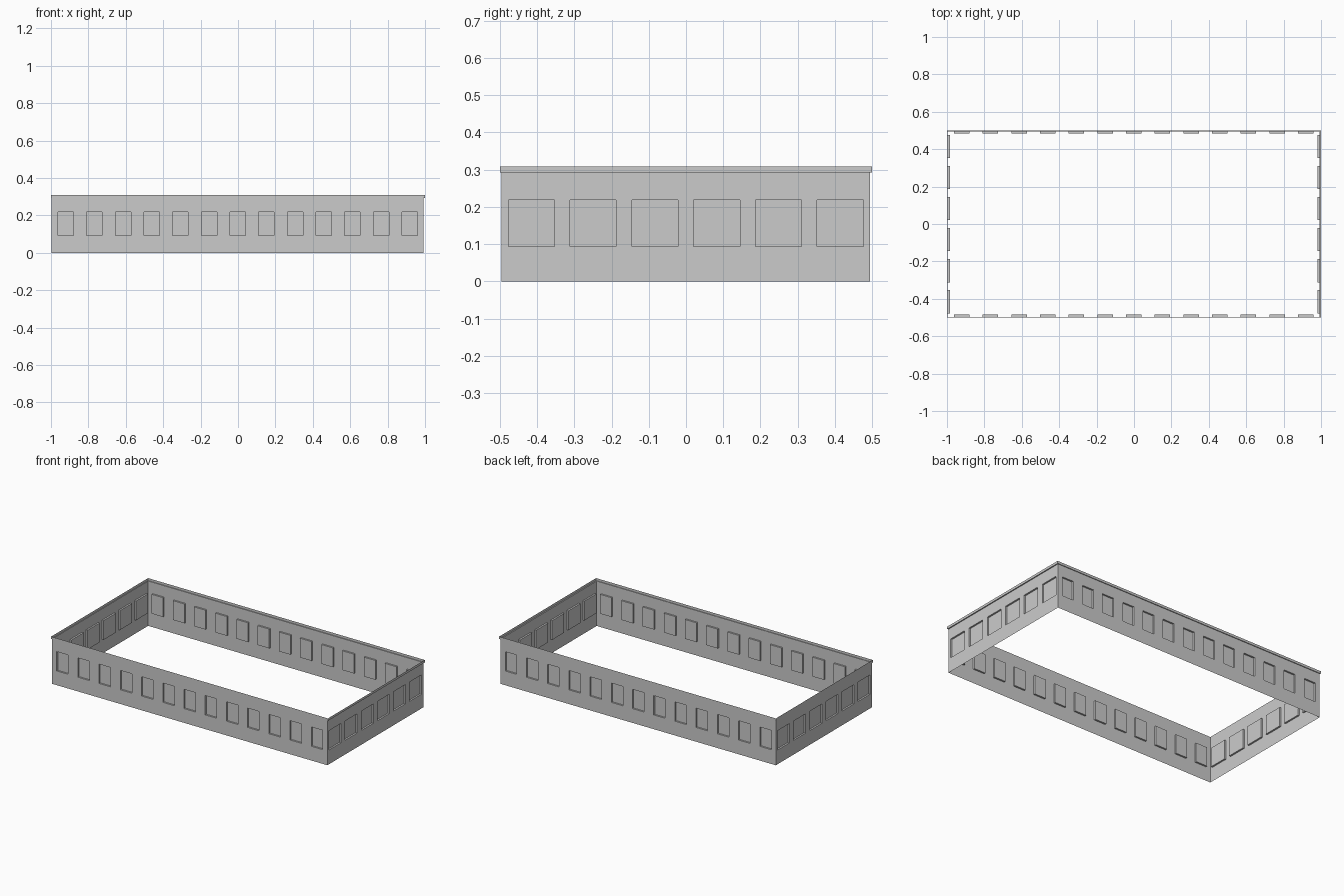
import bpy
from mathutils import Vector

if "Cube" in bpy.data.objects:
    bpy.data.objects.remove(bpy.data.objects["Cube"])

grey = bpy.data.materials.new("wall_grey")
grey.use_nodes = True
colour = (0.6, 0.6, 0.6, 1)
grey.diffuse_color = colour
grey.node_tree.nodes["Principled BSDF"].inputs["Base Color"].default_value = colour

UP = Vector((0, 0, 1))
EAVES, TOP = 0.293, 0.309          # wall height and cornice top
SILL, HEAD = 0.093, 0.219          # window opening heights
DEPTH = 0.011                      # window recess


def rectangle(x0, x1, y0, y1):
    return [Vector(p) for p in ((x0, y0, 0), (x1, y0, 0), (x1, y1, 0), (x0, y1, 0))]


WALL = rectangle(-0.996, 0.993, -0.496, 0.495)
RIM = rectangle(-1, 1, -0.5, 0.5)


def make_object(name, quads):
    verts = [p for q in quads for p in q]
    faces = [tuple(range(i, i + 4)) for i in range(0, len(verts), 4)]
    mesh = bpy.data.meshes.new(name)
    mesh.from_pydata(verts, [], faces)
    mesh.materials.append(grey)
    obj = bpy.data.objects.new(name, mesh)
    bpy.context.collection.objects.link(obj)


def build_wall(name, start, end, count, width, pitch):
    """Thin wall with a centred row of recessed windows."""
    along = (end - start).normalized()
    inward = UP.cross(along)
    length = (end - start).length

    def point(u, z, d=0):
        return start + along * u + UP * z + inward * d

    def panel(u0, u1, z0, z1, d=0):
        return [point(u0, z0, d), point(u1, z0, d), point(u1, z1, d), point(u0, z1, d)]

    quads = [panel(0, length, 0, SILL), panel(0, length, HEAD, EAVES)]
    left = 0
    for i in range(count):
        u0 = length / 2 + (i - (count - 1) / 2) * pitch - width / 2
        u1 = u0 + width
        # Pier before the window, then pane and its four reveals
        quads.append(panel(left, u0, SILL, HEAD))
        outer = panel(u0, u1, SILL, HEAD)
        inner = panel(u0, u1, SILL, HEAD, DEPTH)
        quads.append(inner)
        for k in range(4):
            n = (k + 1) % 4
            quads.append([outer[k], outer[n], inner[n], inner[k]])
        left = u1
    quads.append(panel(left, length, SILL, HEAD))
    make_object(name, quads)


# Four walls, anticlockwise from the front
long_side = (13, 0.083, 0.1533)
short_side = (6, 0.124, 0.166)
for i, name in enumerate(("front_wall", "left_wall", "back_wall", "right_wall")):
    build_wall(name, WALL[i], WALL[(i + 1) % 4], *(short_side if i % 2 else long_side))

# Cornice: projecting soffit and upright fascia around the top
cornice = []
for i in range(4):
    n = (i + 1) % 4
    low, high = UP * EAVES, UP * TOP
    cornice.append([WALL[i] + low, WALL[n] + low, RIM[n] + low, RIM[i] + low])
    cornice.append([RIM[i] + low, RIM[n] + low, RIM[n] + high, RIM[i] + high])
make_object("cornice", cornice)
